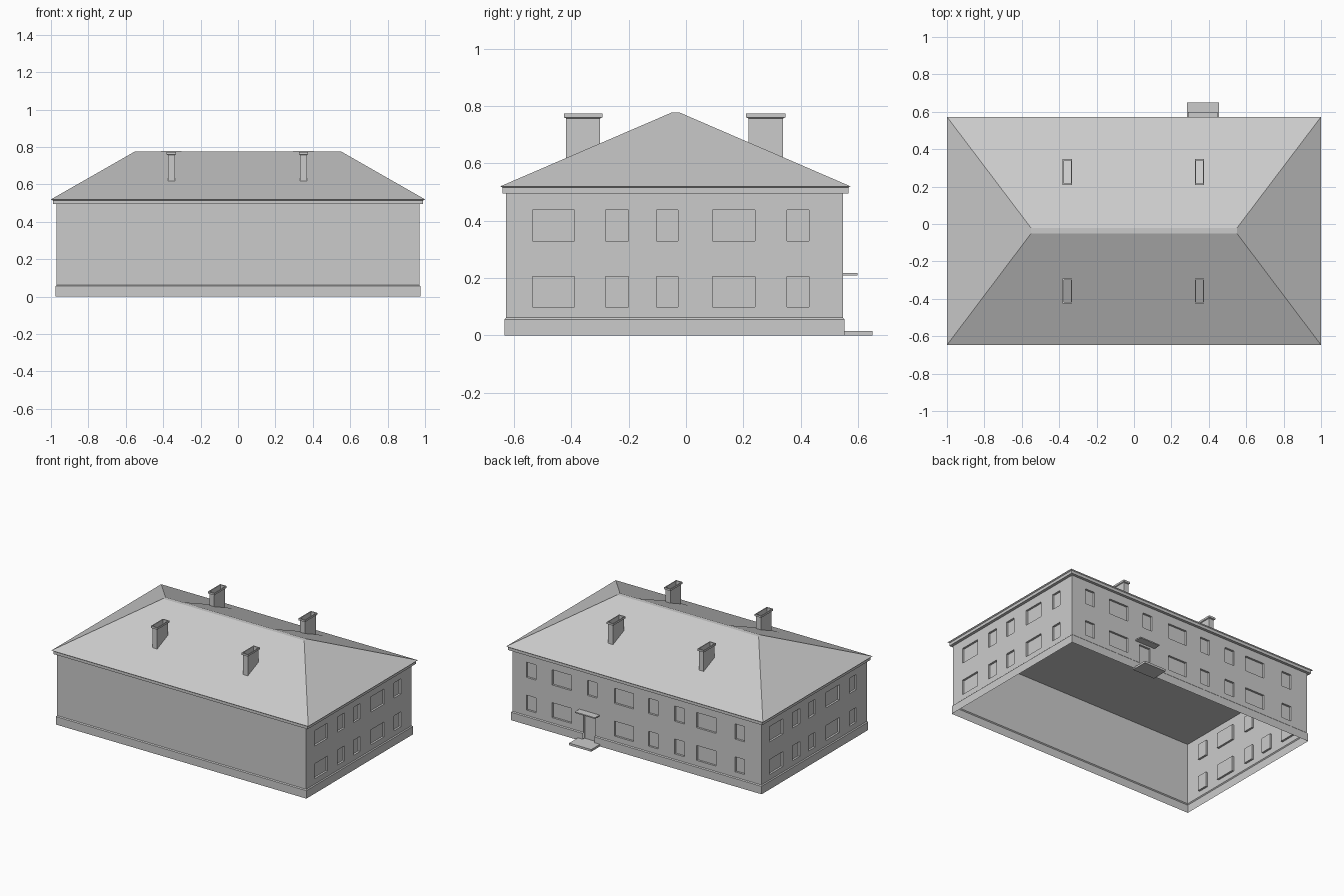
import bpy, bmesh
from mathutils import Vector

if "Cube" in bpy.data.objects:
    bpy.data.objects.remove(bpy.data.objects["Cube"])

X, YF, YB = 0.97, -0.627, 0.547      # wall planes
Z0, Z1 = 0.062, 0.498                # wall sheet bottom and top
DEPTH = 0.014                        # window recess


def finish(bm, name):
    mesh = bpy.data.meshes.new(name)
    bm.to_mesh(mesh)
    bm.free()
    ob = bpy.data.objects.new(name, mesh)
    bpy.context.collection.objects.link(ob)
    return ob


def quad(bm, pts, toward):
    f = bm.faces.new([bm.verts.new(p) for p in pts])
    f.normal_update()
    if f.normal.dot(toward) < 0:
        f.normal_flip()


def loft(name, rings, bottom=False, top=False):
    """Skin a stack of rectangles (x0, x1, y0, y1, z)."""
    bm = bmesh.new()
    loops = [[bm.verts.new(p) for p in ((a, c, z), (b, c, z), (b, d, z), (a, d, z))]
             for a, b, c, d, z in rings]
    for lo, hi in zip(loops, loops[1:]):
        for i in range(4):
            j = (i + 1) % 4
            bm.faces.new((lo[i], lo[j], hi[j], hi[i]))
    if bottom:
        bm.faces.new(loops[0][::-1])
    if top:
        bm.faces.new(loops[-1])
    return finish(bm, name)


def box(name, x0, x1, y0, y1, z0, z1):
    return loft(name, [(x0, x1, y0, y1, z0), (x0, x1, y0, y1, z1)], True, True)


def wall(name, u0, u1, openings, place, out):
    """Sheet wall with recessed openings (ua, ub, za, zb); place(u, z, depth) -> point."""
    bm = bmesh.new()
    us = sorted({u0, u1, *[v for o in openings for v in o[:2]]})
    zs = sorted({Z0, Z1, *[max(v, Z0) for o in openings for v in o[2:]]})
    for a, b in zip(us, us[1:]):
        for c, d in zip(zs, zs[1:]):
            mu, mz = (a + b) / 2, (c + d) / 2
            if not any(o[0] < mu < o[1] and o[2] < mz < o[3] for o in openings):
                quad(bm, [place(u, z, 0) for u, z in ((a, c), (b, c), (b, d), (a, d))], out)
    for a, b, c, d in openings:
        rim = ((a, c), (b, c), (b, d), (a, d))
        quad(bm, [place(u, z, DEPTH) for u, z in rim], out)
        mid = place((a + b) / 2, (c + d) / 2, 0)
        for i in range(4):
            p, q = rim[i], rim[(i + 1) % 4]
            pts = [place(*p, 0), place(*q, 0), place(*q, DEPTH), place(*p, DEPTH)]
            quad(bm, pts, mid - (pts[0] + pts[1]) / 2)
    finish(bm, name)


LOW, HIGH = (0.10, 0.205), (0.33, 0.437)

# side walls: the left is the right turned half round
right_spans = [(-0.535, -0.388), (-0.28, -0.20), (-0.102, -0.028), (0.092, 0.24), (0.352, 0.428)]
left_spans = [(YF + YB - b, YF + YB - a) for a, b in right_spans]
for name, s, spans in (("right_wall", 1, right_spans), ("left_wall", -1, left_spans)):
    wall(name, YF, YB, [(*sp, *row) for sp in spans for row in (LOW, HIGH)],
         lambda u, z, d, s=s: Vector((s * (X - d), u, z)), Vector((s, 0, 0)))

# front wall is blank
wall("front_wall", -X, X, [], lambda u, z, d: Vector((u, YF + d, z)), Vector((0, -1, 0)))

# back wall with windows and the door
DOOR = (0.325, 0.415, 0.015, 0.195)
back_spans = [(0.785, 0.86), (0.51, 0.66), (0.025, 0.175), (-0.165, -0.09),
              (-0.37, -0.295), (-0.615, -0.465), (-0.84, -0.765)]
back = [(*sp, *row) for sp in back_spans for row in (LOW, HIGH)]
back += [(0.31, 0.385, *HIGH), DOOR]
wall("back_wall", -X, X, back, lambda u, z, d: Vector((u, YB - d, z)), Vector((0, 1, 0)))

# plinth strip running round from one side of the door to the other
bm = bmesh.new()
rows = []
for o, z in ((0.006, 0), (0.006, 0.056), (0, Z0)):
    path = [(DOOR[0], YB + o), (-X - o, YB + o), (-X - o, YF - o),
            (X + o, YF - o), (X + o, YB + o), (DOOR[1], YB + o)]
    rows.append([bm.verts.new((x, y, z)) for x, y in path])
for lo, hi in zip(rows, rows[1:]):
    for i in range(5):
        bm.faces.new((lo[i], lo[i + 1], hi[i + 1], hi[i]))
finish(bm, "plinth")

# door step and canopy
box("door_step", 0.283, 0.455, YB - 0.014, 0.65, 0, 0.015)
box("door_canopy", 0.29, 0.447, YB, 0.598, 0.209, 0.217)

# hipped roof with cornice, closed below as the ceiling
EF, EB, EZ, RZ, RF, RB = -0.647, 0.573, 0.52, 0.777, -0.05, -0.022
loft("hipped_roof", [(-0.99, 0.99, -0.64, 0.566, 0.495), (-0.99, 0.99, -0.64, 0.566, 0.515),
                     (-1, 1, EF, EB, EZ), (-0.55, 0.55, RF, RB, RZ)], True, True)

# open chimneys, each with a flashing strip up to the ridge
for x in (-0.356, 0.35):
    for side, y0, y1, eave, ridge, n in (("front", -0.418, -0.299, EF, RF, -1),
                                         ("back", 0.217, 0.339, EB, RB, 1)):
        tag = side + ("_left" if x < 0 else "_right")
        body = (x - 0.019, x + 0.019, y0, y1)
        cap = (x - 0.025, x + 0.025, y0 - 0.008, y1 + 0.008)
        loft("chimney_" + tag, [(*body, 0.617), (*body, 0.757), (*cap, 0.760),
                                (*cap, 0.773), (*body, 0.773), (*body, 0.757)])
        t = (0.606 - EZ) / (RZ - EZ)
        ys = eave + (ridge - eave) * t
        bm = bmesh.new()
        quad(bm, [(x - 0.055, ys, 0.607), (x + 0.055, ys, 0.607),
                  (x + 0.055, ridge, RZ + 0.001), (x - 0.055, ridge, RZ + 0.001)],
             Vector((0, n, 1)))
        finish(bm, "flashing_" + tag)
